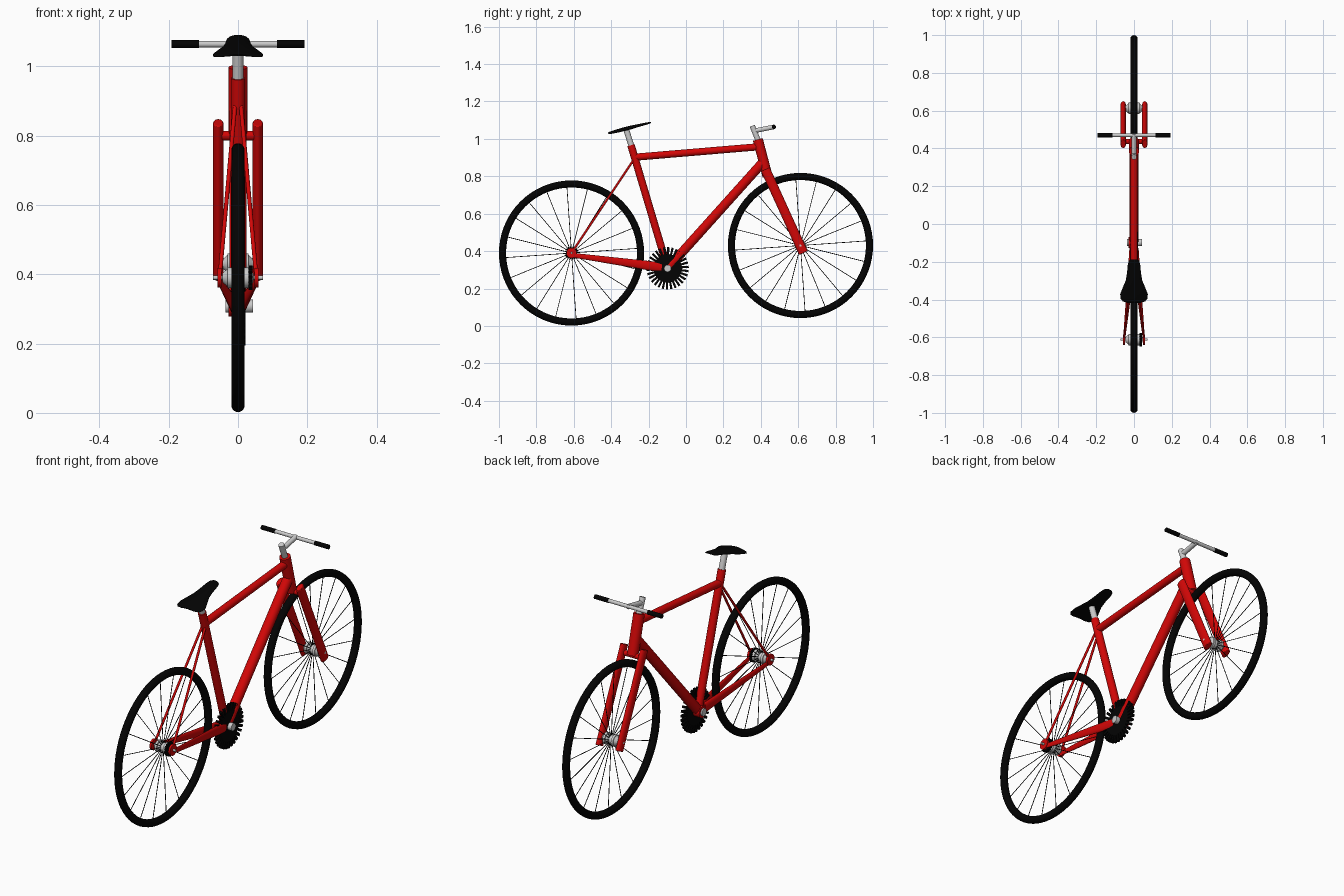
import bpy, bmesh, math
from mathutils import Vector, Matrix

if "Cube" in bpy.data.objects:
    bpy.data.objects.remove(bpy.data.objects["Cube"])


def material(name, rgb):
    m = bpy.data.materials.new(name)
    m.diffuse_color = (*rgb, 1)
    m.use_nodes = True
    m.node_tree.nodes["Principled BSDF"].inputs["Base Color"].default_value = m.diffuse_color
    return m


RED = material("red_paint", (0.65, 0.002, 0.002))
BLACK = material("black_rubber", (0.001, 0.001, 0.001))
GREY = None


def finish(bm, name, mat, smooth=True):
    bmesh.ops.recalc_face_normals(bm, faces=bm.faces)
    me = bpy.data.meshes.new(name)
    bm.to_mesh(me)
    bm.free()
    ob = bpy.data.objects.new(name, me)
    bpy.context.collection.objects.link(ob)
    if mat:
        me.materials.append(mat)
    if smooth:
        bpy.ops.object.select_all(action='DESELECT')
        ob.select_set(True)
        bpy.context.view_layer.objects.active = ob
        bpy.ops.object.shade_smooth_by_angle(angle=math.radians(40))
    return ob


def add_tube(bm, a, b, r1, r2=None, sides=24, flat=1.0):
    """Tube from a to b; flat squashes the section along x."""
    a, b = Vector(a), Vector(b)
    d = b - a
    z = d.normalized()
    x = Vector((1, 0, 0)) if abs(z.x) < 0.9 else Vector((0, 1, 0))
    y = z.cross(x).normalized()
    x = y.cross(z)
    rot = Matrix((x, y, z)).transposed().to_4x4()
    mat = Matrix.Translation((a + b) / 2) @ rot @ Matrix.Diagonal((flat, 1, 1, 1))
    bmesh.ops.create_cone(bm, cap_ends=True, segments=sides, radius1=r1,
                          radius2=r1 if r2 is None else r2, depth=d.length, matrix=mat)


def tube(name, a, b, r1, mat, r2=None, **kw):
    bm = bmesh.new()
    add_tube(bm, a, b, r1, r2, **kw)
    return finish(bm, name, mat)


def wheel(prefix, y, z, axle_x):
    # tyre
    bpy.ops.mesh.primitive_torus_add(major_radius=0.369, minor_radius=0.019, major_segments=72,
                                     minor_segments=16, location=(0, y, z),
                                     rotation=(0, math.pi / 2, 0))
    tyre = bpy.context.object
    tyre.name = prefix + "_tyre"
    tyre.data.materials.append(BLACK)
    bpy.ops.object.shade_smooth_by_angle()
    # spokes
    bm = bmesh.new()
    for i in range(20):
        t = math.radians(18 * i + 4)
        c, s = math.cos(t), math.sin(t)
        add_tube(bm, (0, y + 0.015 * c, z + 0.015 * s),
                 (0, y + 0.36 * c, z + 0.36 * s), 0.0018, sides=6)
    finish(bm, prefix + "_spokes", BLACK)
    # hub barrel, flanges and axle
    bm = bmesh.new()
    add_tube(bm, (-0.03, y, z), (0.03, y, z), 0.022)
    for s in (-1, 1):
        add_tube(bm, (s * 0.018, y, z), (s * 0.03, y, z), 0.03)
        add_tube(bm, (s * 0.03, y, z), (s * 0.045, y, z), 0.026, 0.013)
    add_tube(bm, (-axle_x, y, z), (axle_x, y, z), 0.006, sides=12)
    finish(bm, prefix + "_hub", GREY)


REAR = (-0.612, 0.390)
FRONT = (0.612, 0.430)
BB = (0, -0.098, 0.308)
wheel("rear", *REAR, 0.072)
wheel("front", *FRONT, 0.072)

# main frame
tube("seat_tube", BB, (0, -0.294, 0.966), 0.02, RED)
tube("top_tube", (0, -0.275, 0.902), (0, 0.39, 0.958), 0.019, RED)
tube("down_tube", BB, (0, 0.412, 0.876), 0.025, RED)
tube("head_tube", (0, 0.384, 0.997), (0, 0.436, 0.80), 0.027, RED)
tube("bottom_bracket_shell", (-0.028, *BB[1:]), (0.01, *BB[1:]), 0.03, RED)
tube("bottom_bracket_axle", (-0.036, *BB[1:]), (0.043, *BB[1:]), 0.019, GREY)

for side, s in (("left", -1), ("right", 1)):
    # rear triangle
    tube(side + "_seat_stay", (s * 0.008, -0.277, 0.893), (s * 0.053, *REAR), 0.006, RED, sides=12)
    tube(side + "_chain_stay", (s * 0.013, -0.13, 0.313), (s * 0.053, -0.612, 0.379),
         0.027, RED, r2=0.012, flat=0.42)
    tube(side + "_dropout", (s * 0.048, *REAR), (s * 0.059, *REAR), 0.028, RED)
    # fork leg, oval section
    leg = tube(side + "_fork_leg", (s * 0.057, 0.424, 0.838), (s * 0.057, 0.628, 0.390),
               0.0255, RED, flat=0.58)
    bev = leg.modifiers.new("bevel", 'BEVEL')
    bev.width, bev.segments = 0.003, 2
    bev.limit_method = 'ANGLE'
    # handlebar grip
    tube(side + "_grip", (s * 0.113, 0.47, 1.064), (s * 0.192, 0.47, 1.064), 0.0112, BLACK)
tube("fork_crown", (-0.057, 0.437, 0.80), (0.057, 0.437, 0.80), 0.0135, RED)

# stem and handlebar
tube("stem_post", (0, 0.388, 0.985), (0, 0.354, 1.07), 0.0145, GREY)
tube("stem_arm", (0, 0.36, 1.042), (0, 0.475, 1.065), 0.0125, GREY)
tube("handlebar", (-0.19, 0.47, 1.064), (0.19, 0.47, 1.064), 0.0095, GREY)

# seat post
tube("seat_post", (0, -0.288, 0.95), (0, -0.321, 1.055), 0.0155, GREY)

# saddle: stations of y, half width, thickness, lofted with drooping edges
stations = [(-0.187, 0.016, 0.005), (-0.194, 0.027, 0.009), (-0.215, 0.033, 0.012),
            (-0.26, 0.037, 0.016), (-0.30, 0.044, 0.021), (-0.34, 0.061, 0.020),
            (-0.37, 0.073, 0.016), (-0.395, 0.072, 0.012), (-0.41, 0.059, 0.008),
            (-0.417, 0.036, 0.004)]
bm = bmesh.new()
rings = []
N = 24
for y, w, th in stations:
    zc = 1.089 + 0.22 * (y + 0.187) - 0.10 * (y + 0.187) ** 2
    ring = []
    for k in range(N):
        t = 2 * math.pi * k / N
        u = math.cos(t)
        droop = 0.12 * w * u * u
        ring.append(bm.verts.new((w * u, y, zc - droop + 0.5 * th * (math.sin(t) - 0.3))))
    rings.append(ring)
for a, b in zip(rings, rings[1:]):
    for k in range(N):
        bm.faces.new((a[k], a[(k + 1) % N], b[(k + 1) % N], b[k]))
bm.faces.new(rings[0])
bm.faces.new(rings[-1])
finish(bm, "saddle", BLACK)


def gear(name, teeth, r_root, r_tip, x0, x1, y, z):
    """Toothed disc: outline with straight-sided teeth, extruded along x."""
    bm = bmesh.new()
    vs = []
    for i in range(teeth):
        for f, r in ((0.0, r_root), (0.10, r_tip), (0.60, r_tip), (0.70, r_root)):
            t = 2 * math.pi * (i + f) / teeth
            vs.append(bm.verts.new((x0, y + r * math.cos(t), z + r * math.sin(t))))
    face = bm.faces.new(vs)
    ext = bmesh.ops.extrude_face_region(bm, geom=[face])
    bmesh.ops.translate(bm, vec=(x1 - x0, 0, 0),
                        verts=[v for v in ext['geom'] if isinstance(v, bmesh.types.BMVert)])
    return finish(bm, name, BLACK, smooth=False)


# drivetrain
gear("chainring", 30, 0.076, 0.113, 0.008, 0.022, BB[1], BB[2])
gear("rear_sprocket", 16, 0.029, 0.036, 0.030, 0.042, *REAR)
